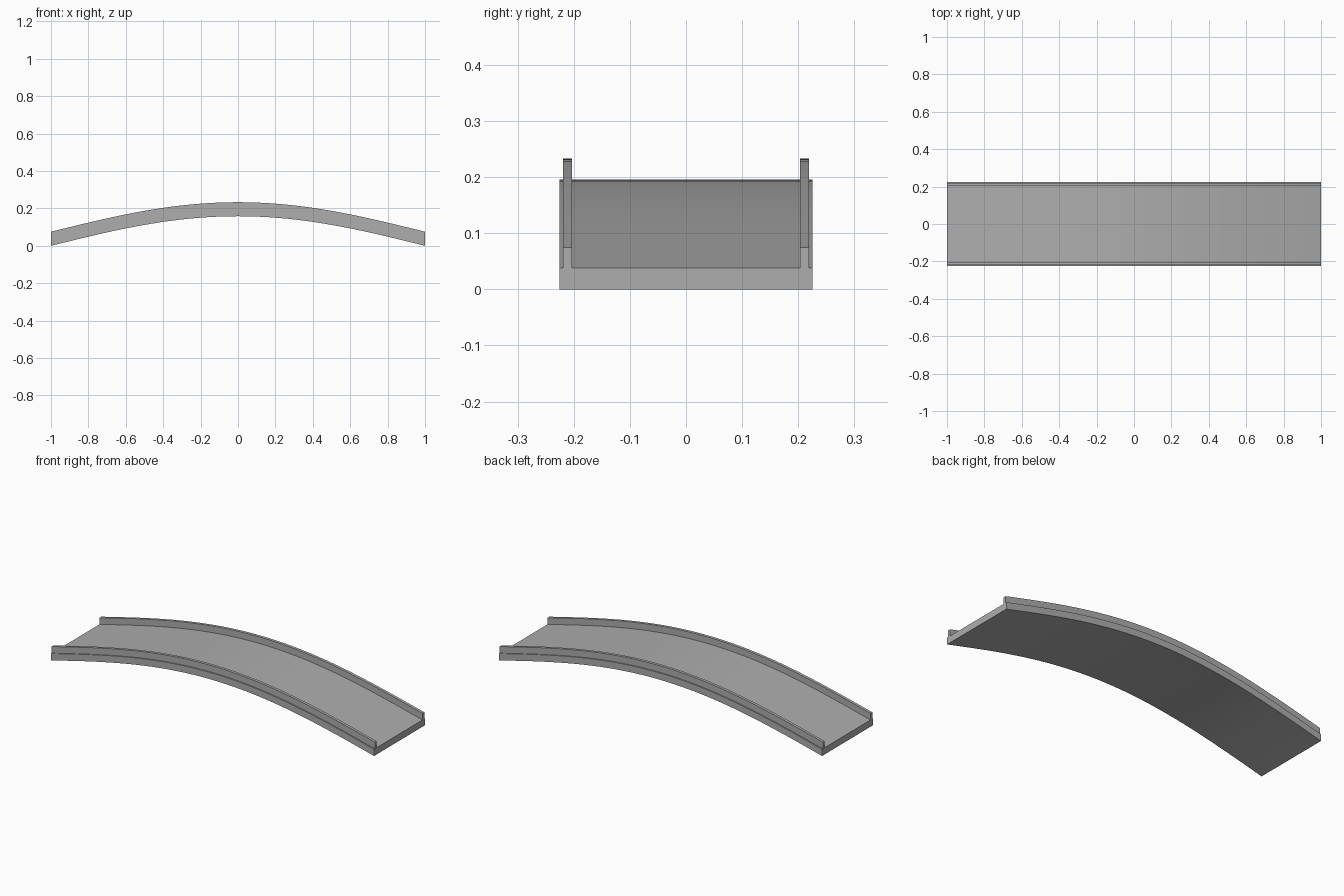
import bpy
import bmesh
import math

cube = bpy.data.objects.get("Cube")
if cube:
    bpy.data.objects.remove(cube, do_unlink=True)

SEGMENTS = 48
RISE = 0.158

grey = bpy.data.materials.new("concrete_grey")
grey.use_nodes = True
grey.diffuse_color = (0.42, 0.42, 0.42, 1)
grey.node_tree.nodes["Principled BSDF"].inputs["Base Color"].default_value = grey.diffuse_color

# Half cross-section (y, z): underside, outer ledge, parapet, deck
half = [(0.225, 0), (0.225, 0.038), (0.219, 0.038),
        (0.219, 0.075), (0.203, 0.075), (0.203, 0.038)]
profile = half + [(-y, z) for y, z in reversed(half)]

# Sweep the section along the arched span, keeping the ends vertical
bm = bmesh.new()
rings = []
for i in range(SEGMENTS + 1):
    x = -1 + 2 * i / SEGMENTS
    lift = RISE * math.cos(math.pi * x / 2)
    rings.append([bm.verts.new((x, y, z + lift)) for y, z in profile])

count = len(profile)
for a, b in zip(rings, rings[1:]):
    for j in range(count):
        k = (j + 1) % count
        bm.faces.new((a[j], a[k], b[k], b[j]))
bm.faces.new(rings[0])
bm.faces.new(rings[-1])
bmesh.ops.recalc_face_normals(bm, faces=bm.faces)

mesh = bpy.data.meshes.new("bridge_deck")
bm.to_mesh(mesh)
bm.free()
mesh.materials.append(grey)
deck = bpy.data.objects.new("bridge_deck", mesh)
bpy.context.collection.objects.link(deck)

# Smooth the arch while keeping the section edges crisp
bpy.ops.object.select_all(action='DESELECT')
deck.select_set(True)
bpy.context.view_layer.objects.active = deck
bpy.ops.object.shade_smooth_by_angle(angle=math.radians(30))
